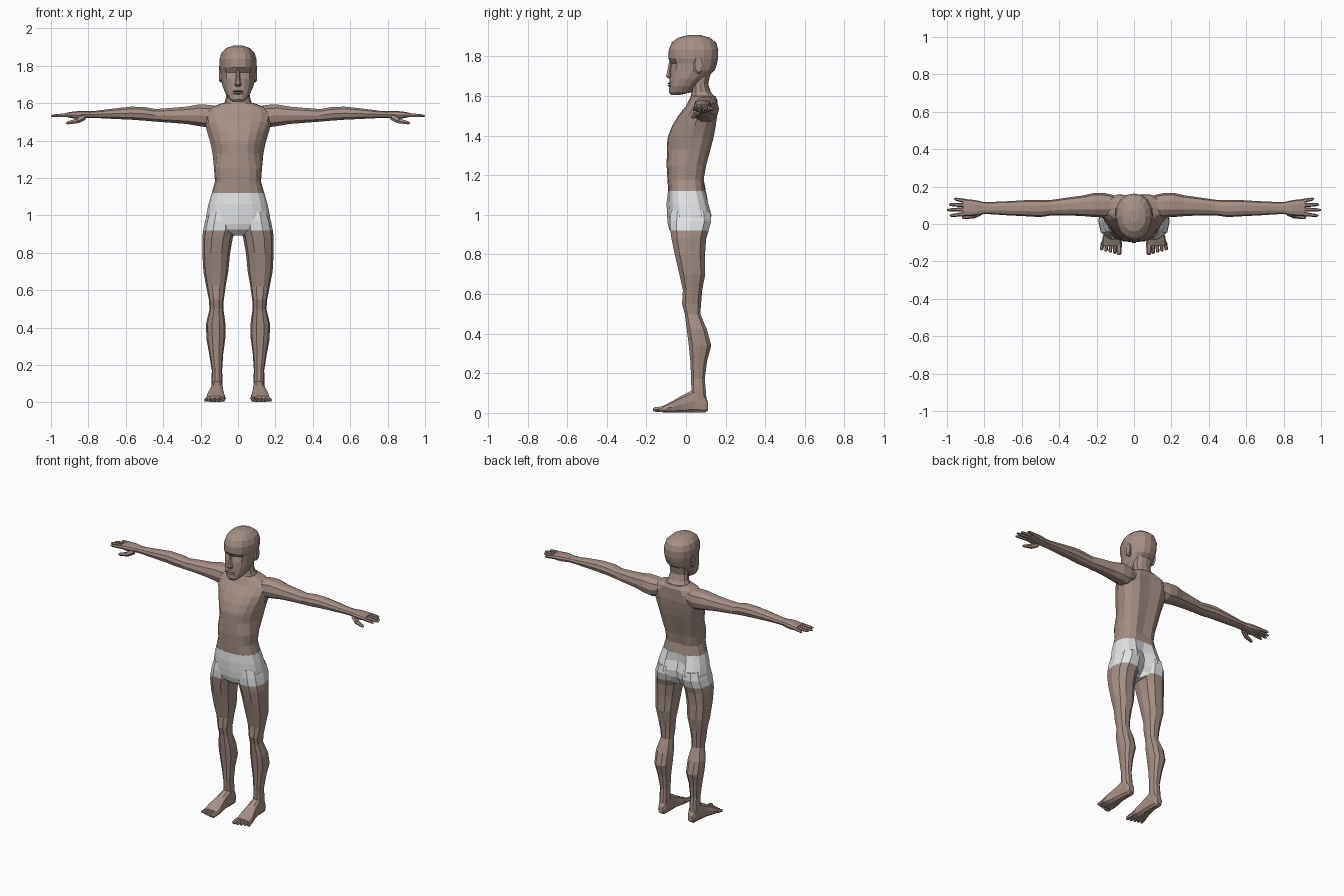
import bpy, bmesh, math
from mathutils import Vector, Matrix


def material(name, rgb):
    m = bpy.data.materials.new(name)
    m.diffuse_color = (*rgb, 1)
    return m


SKIN = material("brown skin", (0.38, 0.275, 0.235))
WHITE = material("white cloth", (0.8, 0.81, 0.83))

PLACE = {'x': lambda t, a, b: Vector((t, a, b)),
         'y': lambda t, a, b: Vector((a, t, b)),
         'z': lambda t, a, b: Vector((a, b, t))}


def add_loft(bm, axis, rings, n=10, p=2.4, tweak=None):
    """Skin closed rings (t, a0, a1, b0, b1) placed along an axis."""
    loops = []
    for t, a0, a1, b0, b1 in rings:
        loop = []
        for i in range(n):
            c, s = math.cos(math.tau * i / n), math.sin(math.tau * i / n)
            c = math.copysign(abs(c) ** (2 / p), c) if abs(c) > 1e-6 else 0
            s = math.copysign(abs(s) ** (2 / p), s) if abs(s) > 1e-6 else 0
            co = PLACE[axis](t, (a0 + a1) / 2 + c * (a1 - a0) / 2,
                             (b0 + b1) / 2 + s * (b1 - b0) / 2)
            loop.append(bm.verts.new(tweak(co) if tweak else co))
        loops.append(loop)
    for l0, l1 in zip(loops, loops[1:]):
        for i in range(n):
            j = (i + 1) % n
            bm.faces.new((l0[i], l0[j], l1[j], l1[i]))
    bm.faces.new(loops[0])
    bm.faces.new(loops[-1])


def add_digit(bm, start, end, r0, r1, n=6):
    """Tapered finger or toe with a rounded tip."""
    a, b = Vector(start), Vector(end)
    rot = (b - a).to_track_quat('Z', 'Y')
    loops = []
    for f, r in ((0, r0), (0.5, (r0 + r1) / 2), (0.88, r1), (1, r1 * 0.5)):
        loops.append([bm.verts.new(a.lerp(b, f) + rot @ Vector(
            (r * math.cos(math.tau * i / n), r * math.sin(math.tau * i / n), 0)))
            for i in range(n)])
    for l0, l1 in zip(loops, loops[1:]):
        for i in range(n):
            j = (i + 1) % n
            bm.faces.new((l0[i], l0[j], l1[j], l1[i]))
    bm.faces.new(loops[0])
    bm.faces.new(loops[-1])


def finish(bm, name, mats, mirror=False, rule=None):
    bmesh.ops.recalc_face_normals(bm, faces=bm.faces)
    if rule:
        for f in bm.faces:
            f.material_index = rule(f.calc_center_median())
    me = bpy.data.meshes.new(name)
    bm.to_mesh(me)
    bm.free()
    for m in mats:
        me.materials.append(m)
    ob = bpy.data.objects.new(name, me)
    bpy.context.collection.objects.link(ob)
    if mirror:
        ob.modifiers.new("Mirror", 'MIRROR')
    return ob


def sym(rows):
    """Rows (z, half width, front y, back y) as symmetric rings."""
    return [(z, -w, w, f, b) for z, w, f, b in rows]


# torso: the chest narrows toward the front, spine groove at the back
def chest(co):
    if co.z > 1.3 and co.y < 0.04:
        co.x *= 1 - 2.2 * min(0.04 - co.y, 0.12)
    if abs(co.x) < 0.01 and co.y > 0.08 and 1.15 < co.z < 1.55:
        co.y -= 0.012
    return co


bm = bmesh.new()
add_loft(bm, 'z', sym([
    (1.12, .14, -.09, .10), (1.18, .123, -.094, .095), (1.25, .128, -.098, .108),
    (1.33, .143, -.096, .13), (1.385, .152, -.094, .145), (1.40, .155, -.09, .148),
    (1.45, .166, -.07, .157), (1.50, .178, -.04, .163), (1.55, .175, .0, .163),
    (1.58, .14, .015, .158), (1.60, .085, .025, .148)]), 16, 2.6, chest)
finish(bm, "torso", [SKIN])

# neck
bm = bmesh.new()
add_loft(bm, 'z', sym([
    (1.54, .10, .01, .15), (1.59, .078, .022, .15), (1.62, .067, .028, .125),
    (1.66, .06, .03, .112), (1.74, .06, .03, .13)]), 12, 2.2)
finish(bm, "neck", [SKIN])


# head with sunken eye sockets
def face(co):
    if co.y < -0.04 and abs(co.z - 1.765) < 0.012 and 0.02 < abs(co.x) < 0.06:
        co.y += 0.016
    if co.y < 0:
        co.x *= 0.92
    return co


bm = bmesh.new()
add_loft(bm, 'z', sym([
    (1.606, .028, -.076, -.03), (1.62, .05, -.086, .03), (1.65, .07, -.084, .055),
    (1.69, .083, -.082, .10), (1.73, .09, -.08, .145), (1.765, .093, -.078, .157),
    (1.79, .098, -.088, .162), (1.835, .099, -.087, .163), (1.87, .088, -.072, .152),
    (1.895, .062, -.04, .12), (1.908, .025, .01, .075)]), 16, 2.3, face)
finish(bm, "head", [SKIN])

# nose and lips
bm = bmesh.new()
add_loft(bm, 'z', [
    (1.69, -.014, .014, -.092, -.07), (1.70, -.018, .018, -.104, -.07),
    (1.72, -.013, .013, -.098, -.07), (1.775, -.009, .009, -.086, -.07)], 6, 2)
finish(bm, "nose", [SKIN])
bm = bmesh.new()
for z in (1.652, 1.664):
    add_loft(bm, 'x', [(-.028, -.085, -.06, z - .003, z + .003),
                       (0, -.094, -.06, z - .006, z + .006),
                       (.028, -.085, -.06, z - .003, z + .003)], 6, 2)
finish(bm, "lips", [SKIN])

# ears
bm = bmesh.new()
add_loft(bm, 'x', [(.075, .035, .07, 1.715, 1.785), (.092, .035, .08, 1.71, 1.795),
                   (.102, .045, .085, 1.72, 1.80)], 8, 2.2)
finish(bm, "ears", [SKIN], True)


# shorts: cleft at the back, pouch at the front
def seat(co):
    if abs(co.x) < 0.01 and co.z < 1.08:
        co.y += -0.035 if co.y > 0 else -0.006
    return co


bm = bmesh.new()
add_loft(bm, 'z', sym([
    (1.12, .141, -.091, .101), (1.06, .158, -.092, .118), (1.0, .17, -.09, .135),
    (.955, .172, -.086, .13), (.925, .13, -.078, .11), (.893, .025, -.05, .07)]),
    16, 2.6, seat)
finish(bm, "shorts", [WHITE])

# legs, white above the hem
bm = bmesh.new()
add_loft(bm, 'z', [
    (1.02, .02, .160, -.08, .125), (.97, .012, .176, -.086, .132),
    (.92, .015, .186, -.083, .118), (.88, .028, .191, -.077, .106),
    (.80, .042, .191, -.06, .099), (.70, .052, .185, -.036, .10),
    (.62, .066, .170, -.018, .084), (.55, .076, .156, -.022, .078),
    (.50, .078, .152, -.008, .074), (.42, .067, .171, .002, .108),
    (.34, .068, .169, .012, .130), (.26, .079, .154, .02, .108),
    (.17, .085, .140, .025, .096), (.11, .082, .142, .025, .102),
    (.05, .083, .140, .03, .106)], 10, 2.4)
finish(bm, "legs", [SKIN, WHITE], True, lambda c: int(c.z > 0.92))

# feet with five toes
bm = bmesh.new()
add_loft(bm, 'y', [
    (.112, .092, .13, .012, .055), (.095, .082, .138, 0, .09),
    (.04, .08, .142, 0, .12), (-.02, .077, .152, 0, .09),
    (-.07, .069, .168, 0, .06), (-.118, .067, .175, .002, .034)], 10, 3)
for i in range(5):
    x = .08 + i * .0215
    r = .0155 if i == 0 else .0105
    add_digit(bm, (x, -.095, r + .006), (x + .002 * i, -.166 + .0065 * i, r + .001),
              r, r * .85)
finish(bm, "feet", [SKIN], True)

# arms, from shoulder to wrist
bm = bmesh.new()
add_loft(bm, 'x', [
    (.11, .04, .155, 1.49, 1.585), (.16, .035, .166, 1.468, 1.594),
    (.21, .037, .167, 1.475, 1.596), (.27, .042, .153, 1.486, 1.584),
    (.35, .046, .142, 1.493, 1.577), (.44, .046, .129, 1.50, 1.57),
    (.50, .037, .128, 1.505, 1.581), (.57, .041, .128, 1.51, 1.583),
    (.67, .046, .122, 1.515, 1.572), (.76, .052, .118, 1.52, 1.56),
    (.82, .053, .118, 1.52, 1.557)], 10, 2.3)
finish(bm, "arms", [SKIN], True)

# hands with four fingers and a lowered thumb
bm = bmesh.new()
add_loft(bm, 'x', [
    (.80, .054, .117, 1.522, 1.557), (.84, .045, .126, 1.516, 1.560),
    (.88, .042, .132, 1.518, 1.556), (.915, .044, .133, 1.525, 1.55)], 10, 2.8)
for y, y_tip, x_tip in ((.055, .044, .985), (.078, .075, 1.0),
                        (.1, .104, .99), (.121, .135, .962)):
    add_digit(bm, (.895, y, 1.538), (x_tip, y_tip, 1.532), .0125, .008)
add_digit(bm, (.825, .062, 1.525), (.865, .042, 1.503), .018, .016)
add_digit(bm, (.855, .045, 1.506), (.918, .033, 1.493), .0145, .009)
finish(bm, "hands", [SKIN], True)
